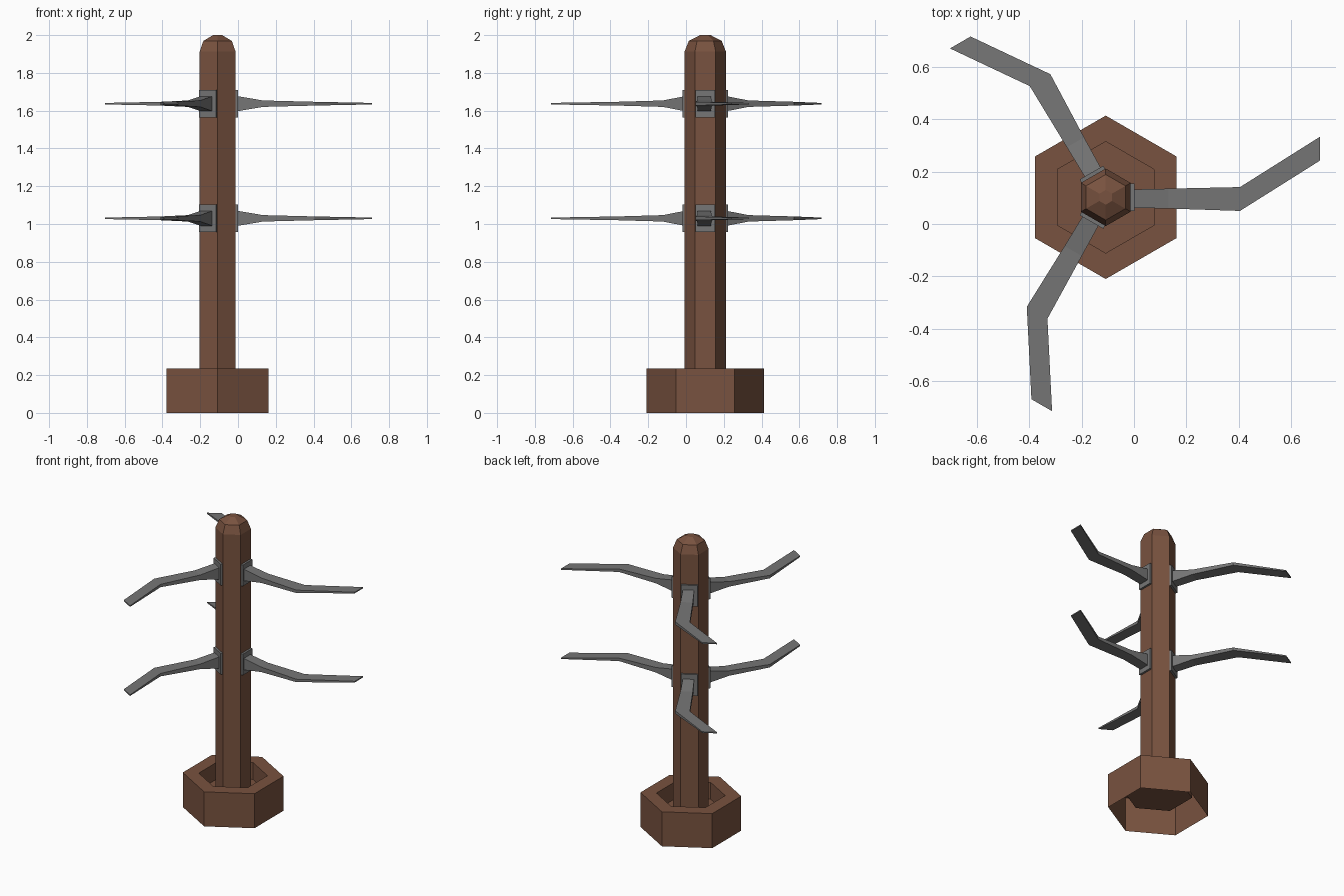
import bpy, bmesh
from math import radians, sin, cos
from mathutils import Matrix, Vector

if "Cube" in bpy.data.objects:
    bpy.data.objects.remove(bpy.data.objects["Cube"], do_unlink=True)

CENTRE = Vector((-0.108, 0.102, 0))


def material(name, colour):
    mat = bpy.data.materials.new(name)
    mat.use_nodes = True
    mat.diffuse_color = (*colour, 1)
    mat.node_tree.nodes["Principled BSDF"].inputs["Base Color"].default_value = (*colour, 1)
    return mat


wood = material("brown wood", (0.19, 0.085, 0.05))
metal = material("grey metal", (0.18, 0.18, 0.18))


def loft(name, rings, mat, cap_start, cap_end, turn=0):
    """Skin a list of equal-sized point loops and place the result about the post axis."""
    bm = bmesh.new()
    loops = [[bm.verts.new(p) for p in ring] for ring in rings]
    for a, b in zip(loops, loops[1:]):
        for i in range(len(a)):
            j = (i + 1) % len(a)
            bm.faces.new((a[i], a[j], b[j], b[i]))
    if cap_start:
        bm.faces.new(loops[0][::-1])
    if cap_end:
        bm.faces.new(loops[-1])
    bm.transform(Matrix.Translation(CENTRE) @ Matrix.Rotation(radians(turn), 4, "Z"))
    bmesh.ops.recalc_face_normals(bm, faces=bm.faces)
    mesh = bpy.data.meshes.new(name)
    bm.to_mesh(mesh)
    bm.free()
    mesh.materials.append(mat)
    obj = bpy.data.objects.new(name, mesh)
    bpy.context.collection.objects.link(obj)
    return obj


def hexagon(radius, z):
    return [(radius * cos(radians(30 + 60 * i)), radius * sin(radians(30 + 60 * i)), z)
            for i in range(6)]


def section(x, y0, y1, z, half):
    return [(x, y0, z - half), (x, y1, z - half), (x, y1, z + half), (x, y0, z + half)]


# Hollow base: outer wall, rim and a recessed floor, open underneath
base_profile = [(0.312, 0), (0.312, 0.235), (0.213, 0.235), (0.213, 0.12)]
loft("base", [hexagon(r, z) for r, z in base_profile], wood, False, True)

# Post with a rounded top
post_profile = [(0.11, 0.12), (0.11, 1.912), (0.087, 1.969), (0.028, 2.0)]
loft("post", [hexagon(r, z) for r, z in post_profile], wood, True, True)

# Two tiers of three bent arms, each on a mounting plate
for tier, z in (("lower", 1.03), ("upper", 1.637)):
    for number, reach in enumerate((0.818, 0.79, 0.81)):
        turn = 120 * number
        loft(f"{tier}_plate_{number + 1}",
             [section(x, -0.052, 0.052, z, 0.072) for x in (0.09, 0.109)],
             metal, True, True, turn)
        arm = [(0.105, -0.04, 0.03, 0.04), (0.24, -0.043, 0.033, 0.017),
               (0.513, -0.052, 0.039, 0.01), (reach, 0.14, 0.231, 0.004)]
        loft(f"{tier}_arm_{number + 1}",
             [section(x, y0, y1, z, half) for x, y0, y1, half in arm],
             metal, True, True, turn)
